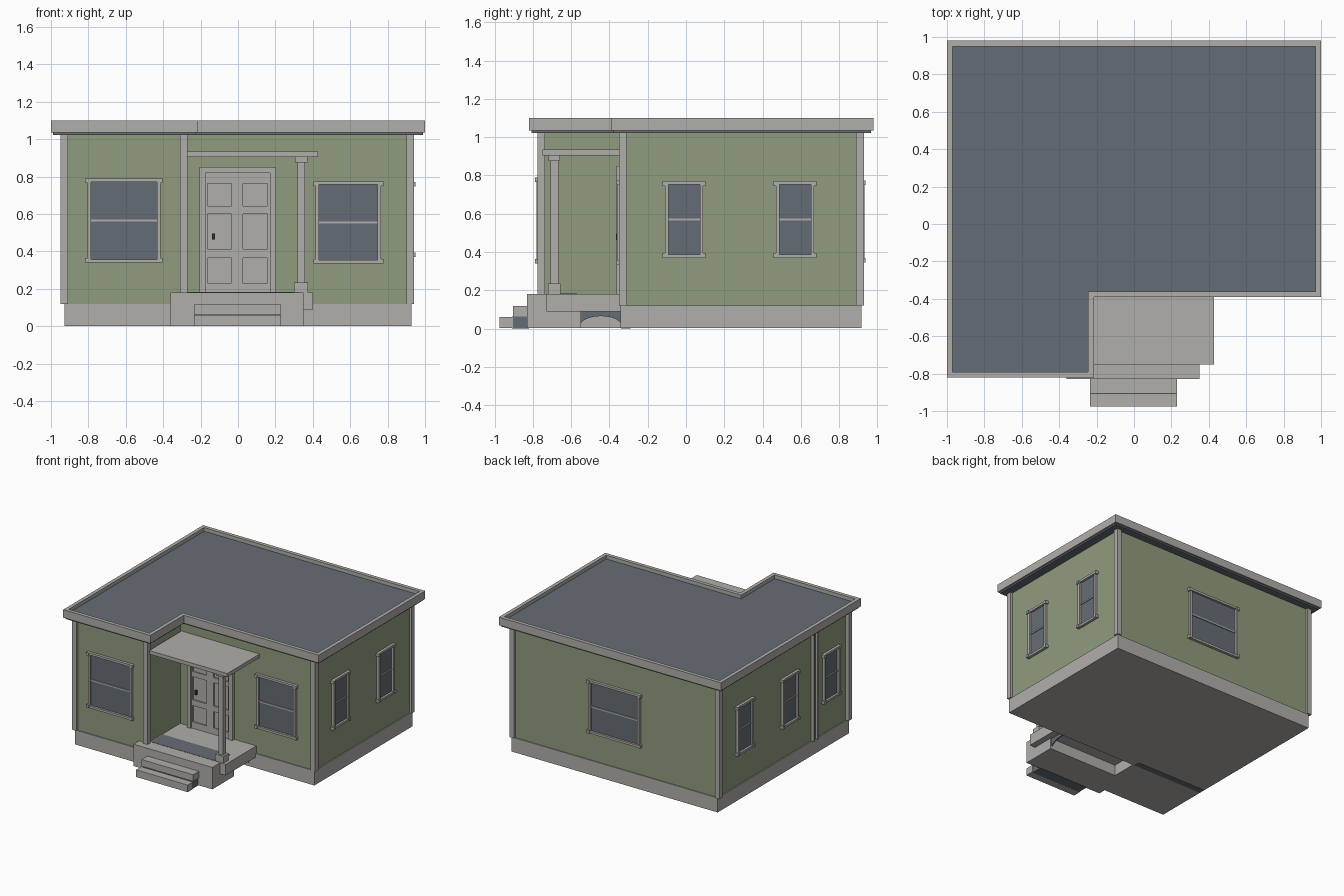
import bpy, bmesh, math
from mathutils import Matrix, Vector

if "Cube" in bpy.data.objects:
    bpy.data.objects.remove(bpy.data.objects["Cube"], do_unlink=True)


def material(name, rgb):
    m = bpy.data.materials.new(name)
    m.use_nodes = True
    m.diffuse_color = (*rgb, 1)
    m.node_tree.nodes["Principled BSDF"].inputs["Base Color"].default_value = (*rgb, 1)
    return m


TRIM = material("warm grey trim", (0.44, 0.425, 0.405))
GREEN = material("sage green wall", (0.28, 0.335, 0.21))
SLATE = material("slate grey", (0.13, 0.152, 0.178))
BLACK = material("dark metal", (0.03, 0.03, 0.03))


def finish(name, bm, mat):
    bmesh.ops.recalc_face_normals(bm, faces=bm.faces)
    me = bpy.data.meshes.new(name)
    bm.to_mesh(me)
    bm.free()
    me.materials.append(mat)
    ob = bpy.data.objects.new(name, me)
    bpy.context.collection.objects.link(ob)
    return ob


def boxes(name, mat, spans, frame=Matrix()):
    """One object from boxes given as (x0, x1, y0, y1, z0, z1)."""
    bm = bmesh.new()
    for x0, x1, y0, y1, z0, z1 in spans:
        mid = Vector((x0 + x1, y0 + y1, z0 + z1)) / 2
        size = Matrix.Diagonal((x1 - x0, y1 - y0, z1 - z0, 1))
        bmesh.ops.create_cube(bm, size=1, matrix=frame @ Matrix.Translation(mid) @ size)
    return finish(name, bm, mat)


def prism(name, mat, outline, z0, z1):
    bm = bmesh.new()
    face = bm.faces.new([bm.verts.new((x, y, z0)) for x, y in outline])
    new = bmesh.ops.extrude_face_region(bm, geom=[face])["geom"]
    bmesh.ops.translate(bm, vec=(0, 0, z1 - z0),
                        verts=[v for v in new if isinstance(v, bmesh.types.BMVert)])
    return finish(name, bm, mat)


def house_plan(e):
    """L-shaped floor plan, grown outwards by e."""
    w, f, m, b, c = 0.92 + e, -0.76 - e, -0.335 - e, 0.91 + e, -0.285 + e
    return [(-w, f), (c, f), (c, m), (w, m), (w, b), (-w, b)]


def roof_plan(e):
    return [(-1 + e, -0.82 + e), (-0.215 - e, -0.82 + e), (-0.215 - e, -0.39 + e),
            (1 - e, -0.39 + e), (1 - e, 0.98 - e), (-1 + e, 0.98 - e)]


# Body
prism("foundation", TRIM, house_plan(0.008), 0.002, 0.12)
prism("walls", GREEN, house_plan(0), 0.12, 1.025)
boxes("foundation_joint", SLATE, [(-0.92, -0.29, -0.34, -0.29, 0, 0.004)])

# Roof: deck and soffit inside a raised fascia ring
prism("roof_deck", SLATE, roof_plan(0.012), 1.023, 1.07)
bm = bmesh.new()
rings = [[bm.verts.new((x, y, z)) for x, y in roof_plan(e)]
         for e, z in ((0, 1.035), (0, 1.1), (0.03, 1.1), (0.03, 1.035))]
for a, b in zip(rings, rings[1:] + rings[:1]):
    for i in range(6):
        j = (i + 1) % 6
        bm.faces.new((a[i], a[j], b[j], b[i]))
finish("roof_fascia", bm, TRIM)

# Corner boards
posts = []
for x, y in ((-0.93, -0.757), (-0.29, -0.757), (0.92, -0.33), (0.92, 0.909), (-0.93, 0.909)):
    posts.append((x - 0.02, x + 0.02, y - 0.02, y + 0.02, 0.12, 1.025))
boxes("corner_boards", TRIM, posts)
boxes("side_joint_boards", TRIM, [(-0.945, -0.91, y, y + 0.018, 0.12, 1.025)
                                  for y in (-0.36, -0.312)])
boxes("side_joint_strip", SLATE, [(-0.926, -0.91, -0.342, -0.312, 0.12, 1.025)])


def window(name, pos, angle, w, h):
    """Double-hung window; local -y points out of the wall."""
    f = Matrix.Translation(pos) @ Matrix.Rotation(angle, 4, 'Z')
    a, b, t = w / 2, h / 2, 0.018
    bars = [(s * a - t / 2 - s * t / 2, s * a + t / 2 - s * t / 2, -0.022, 0.01, -b, b)
            for s in (-1, 1)]
    bars += [(-a, a, -0.022, 0.01, z, z + t) for z in (-b, b - t)]
    # small corner blocks and the meeting rail
    bars += [(s * a - 0.012, s * a + 0.012, -0.028, 0.01, z - 0.012, z + 0.012)
             for s in (-1, 1) for z in (-b + 0.012, b - 0.012)]
    bars.append((-a, a, -0.012, 0.01, -0.006, 0.006))
    boxes(name + "_frame", TRIM, bars, f)
    boxes(name + "_glass", SLATE, [(-a + t, a - t, -0.005, 0.002, -b + t, b - t)], f)


Q = math.pi / 2
window("wing_front_window", (-0.61, -0.76, 0.565), 0, 0.39, 0.45)
window("main_front_window", (0.59, -0.335, 0.555), 0, 0.35, 0.44)
window("back_window", (0, 0.91, 0.56), 2 * Q, 0.46, 0.43)
for i, y in enumerate((-0.01, 0.57)):
    window(f"left_window_{i + 1}", (0.92, y, 0.57), Q, 0.2, 0.4)
for i, y in enumerate((-0.54, -0.01, 0.57)):
    window(f"right_window_{i + 1}", (-0.92, y, 0.57), -Q, 0.2, 0.4)

# Front door: surround, leaf, and six raised panels with grooves around them
boxes("door_surround", TRIM, [(-0.205, -0.173, -0.362, -0.33, 0.18, 0.85),
                              (0.17, 0.202, -0.362, -0.33, 0.18, 0.85),
                              (-0.205, 0.202, -0.362, -0.33, 0.82, 0.85)])
columns = ((-0.163, -0.035), (0.028, 0.157))
rows = ((0.232, 0.365), (0.412, 0.6), (0.642, 0.763))
stiles = [(x0, x1, -0.352, -0.33, 0.18, 0.82)
          for x0, x1 in ((-0.173, -0.163), (-0.035, 0.028), (0.157, 0.17))]
rails = [(-0.173, 0.17, -0.352, -0.33, z0, z1)
         for z0, z1 in ((0.18, 0.232), (0.365, 0.412), (0.6, 0.642), (0.763, 0.82))]
boxes("door_leaf", TRIM, stiles + rails)
boxes("door_panels", TRIM, [(*c, -0.342, -0.33, *r) for c in columns for r in rows])
boxes("door_handle", BLACK, [(-0.138, -0.124, -0.365, -0.345, 0.463, 0.497)])

# Porch: base block, floor slab, inlay, canopy and column
boxes("porch_base", TRIM, [(-0.36, 0.35, -0.83, -0.55, 0.002, 0.18)])
boxes("porch_floor", TRIM, [(-0.29, 0.4, -0.73, -0.33, 0.09, 0.18)])
boxes("porch_floor_inlay", SLATE, [(-0.275, 0.33, -0.725, -0.57, 0.178, 0.182)])
boxes("porch_canopy", TRIM, [(-0.275, 0.428, -0.75, -0.33, 0.905, 0.935)])
boxes("porch_column", TRIM, [(0.318, 0.358, -0.707, -0.667, 0.18, 0.905),
                             (0.3, 0.375, -0.722, -0.655, 0.18, 0.235),
                             (0.304, 0.372, -0.719, -0.658, 0.875, 0.905)])

# Arched skirt below the floor slab
bm = bmesh.new()
arc = [(-0.445 + 0.108 * math.cos(t), 0.015 + 0.05 * math.sin(t))
       for t in (math.pi * i / 12 for i in range(13))]
for (y0, z0), (y1, z1) in zip(arc, arc[1:]):
    bm.faces.new([bm.verts.new((0.34, y, z))
                  for y, z in ((y0, z0), (y1, z1), (y1, 0.09), (y0, 0.09))])
bmesh.ops.remove_doubles(bm, verts=bm.verts, dist=0.0001)
skirt = finish("porch_skirt", bm, SLATE)
skirt.modifiers.new("thickness", 'SOLIDIFY').thickness = 0.008

# Steps with dark recess under the upper tread
boxes("steps", TRIM, [(-0.235, 0.23, -0.975, -0.905, 0.002, 0.06),
                      (-0.235, 0.23, -0.905, -0.82, 0.062, 0.117)])
boxes("step_recess", SLATE, [(-0.228, 0.223, -0.91, -0.82, 0, 0.064)])
